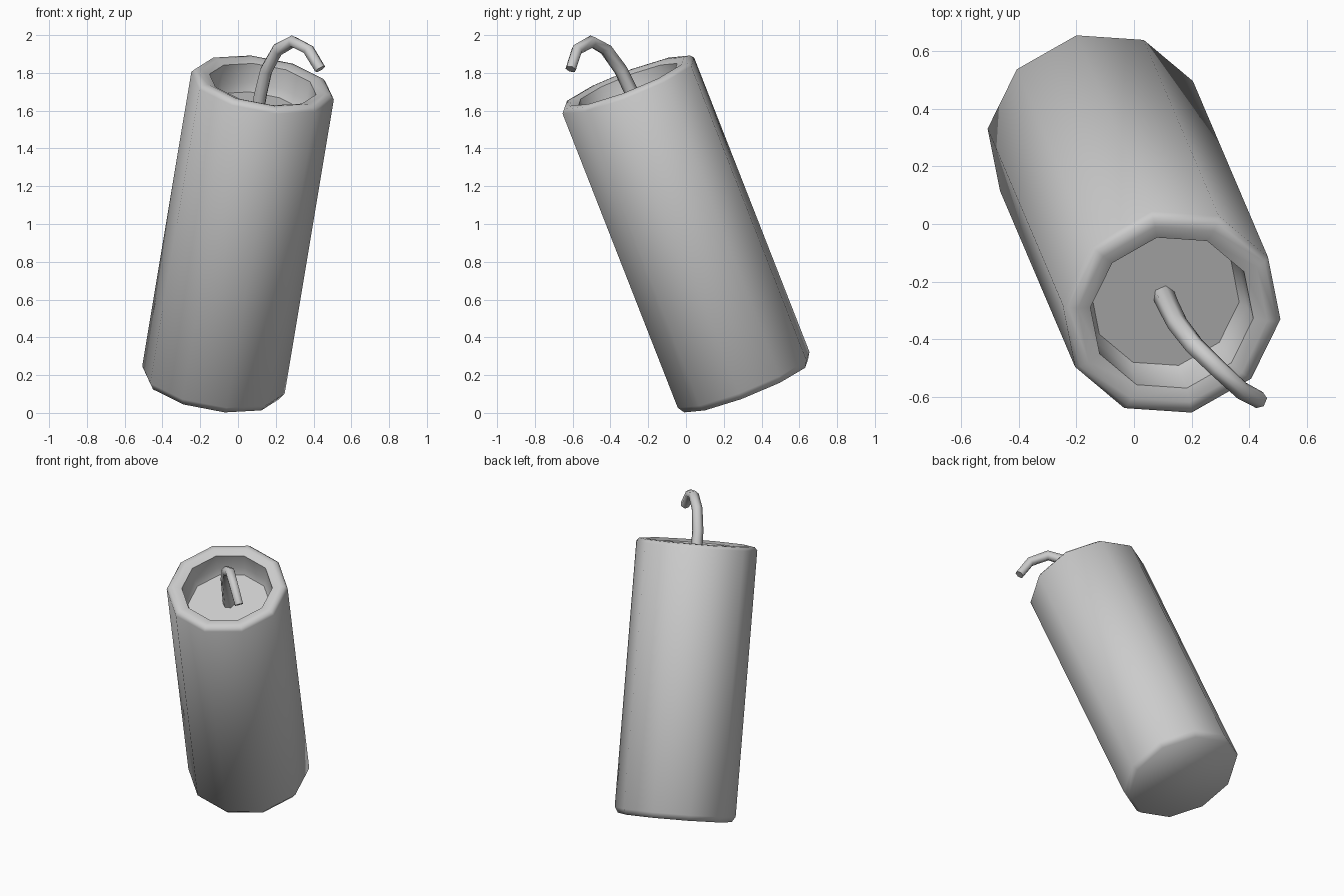
import bpy, bmesh, math
from mathutils import Vector

if "Cube" in bpy.data.objects:
    bpy.data.objects.remove(bpy.data.objects["Cube"])

SIDES = 10
START = math.radians(28.5)

# Tilted axis of the stick
base = Vector((-0.13, 0.305, 0.175))
top = Vector((0.13, -0.305, 1.732))
axis = (top - base).normalized()
u = (Vector((1, 0, 0)) - axis * axis.x).normalized()
v = axis.cross(u)
length = (top - base).length


def finish(obj, angle):
    bpy.ops.object.select_all(action='DESELECT')
    obj.select_set(True)
    bpy.context.view_layer.objects.active = obj
    bpy.ops.object.shade_smooth_by_angle(angle=math.radians(angle))


def lathe(name, profile):
    """Spin (radius, height) pairs around the tilted axis and cap both ends."""
    bm = bmesh.new()
    rings = []
    for r, h in profile:
        ring = []
        for i in range(SIDES):
            a = START + 2 * math.pi * i / SIDES
            ring.append(bm.verts.new(base + axis * h + (u * math.cos(a) + v * math.sin(a)) * r))
        rings.append(ring)
    for lo, hi in zip(rings, rings[1:]):
        for i in range(SIDES):
            j = (i + 1) % SIDES
            bm.faces.new((lo[i], lo[j], hi[j], hi[i]))
    bm.faces.new(rings[0][::-1])
    bm.faces.new(rings[-1])
    mesh = bpy.data.meshes.new(name)
    bm.to_mesh(mesh)
    bm.free()
    obj = bpy.data.objects.new(name, mesh)
    bpy.context.collection.objects.link(obj)
    return obj


# Stick body with bevelled ends and a sunken well at the top
body = lathe("stick_body", [
    (0.362, -0.036), (0.385, 0.0),
    (0.385, length), (0.368, length + 0.02), (0.335, length + 0.024),
    (0.288, length + 0.008), (0.283, length - 0.10), (0.262, length - 0.145),
])
finish(body, 65)

# Hooked fuse: a tapering six-sided tube
path = [(0.10, -0.24, 1.575), (0.12, -0.285, 1.69), (0.15, -0.345, 1.815),
        (0.21, -0.423, 1.923), (0.29, -0.50, 1.966), (0.373, -0.577, 1.923),
        (0.435, -0.61, 1.82)]
curve = bpy.data.curves.new("fuse", 'CURVE')
curve.dimensions = '3D'
curve.bevel_depth = 0.037
curve.bevel_resolution = 1
curve.use_fill_caps = True
spline = curve.splines.new('POLY')
spline.points.add(len(path) - 1)
for i, (pt, co) in enumerate(zip(spline.points, path)):
    pt.co = (*co, 1)
    pt.radius = 1.05 - 0.04 * i
fuse = bpy.data.objects.new("fuse", curve)
bpy.context.collection.objects.link(fuse)
bpy.ops.object.select_all(action='DESELECT')
fuse.select_set(True)
bpy.context.view_layer.objects.active = fuse
bpy.ops.object.convert(target='MESH')
finish(bpy.context.view_layer.objects.active, 65)
